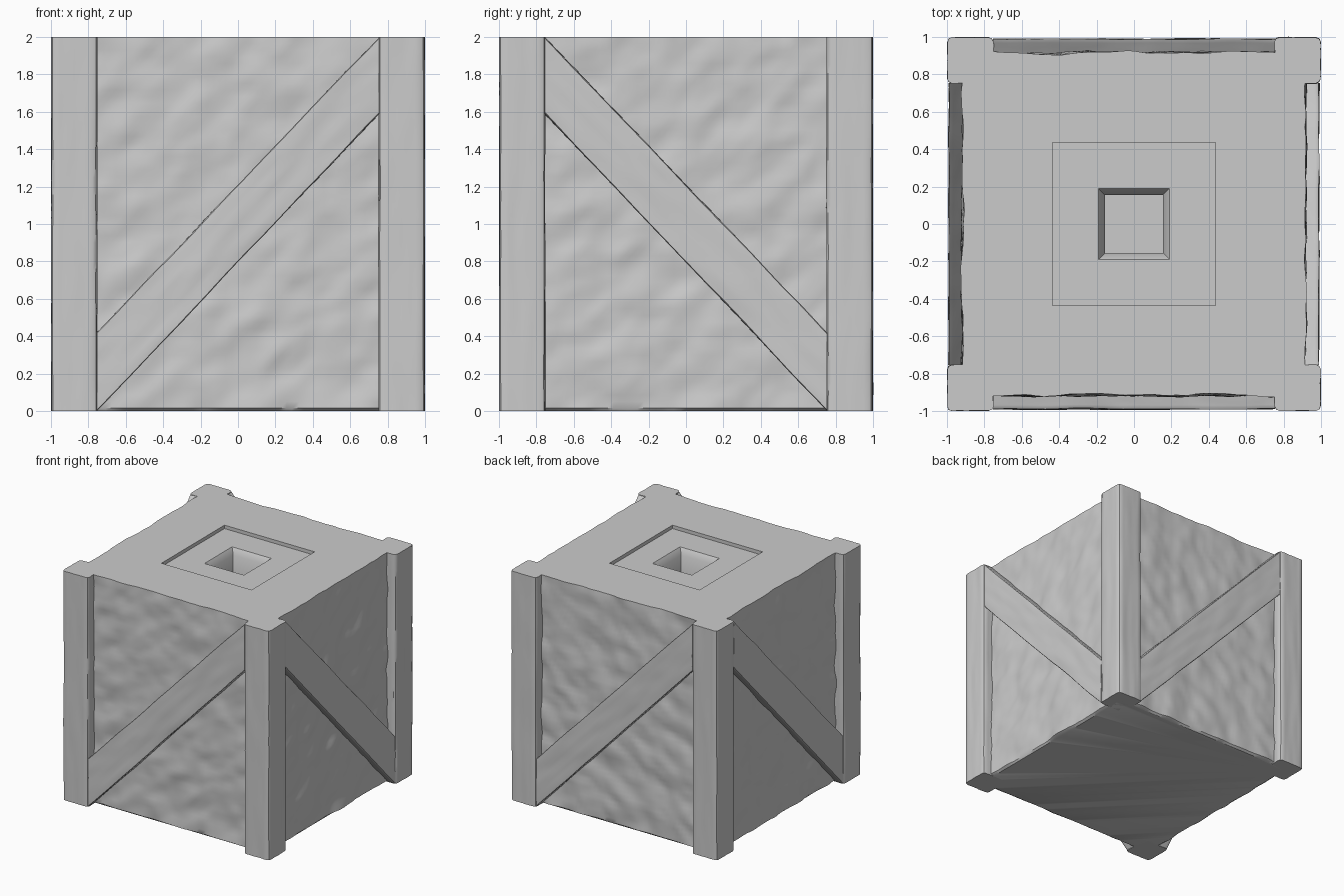
import bpy, bmesh, math
from mathutils import Vector, noise

old = bpy.data.objects.get("Cube")
if old:
    bpy.data.objects.remove(old, do_unlink=True)

# One plain grey for the whole crate
grey = bpy.data.materials.new("grey wood")
grey.use_nodes = True
colour = (0.6, 0.6, 0.6, 1)
grey.diffuse_color = colour
grey.node_tree.nodes["Principled BSDF"].inputs["Base Color"].default_value = colour


def square_ring(n):
    """Points round a square of half-size 1, n per side, starting at a corner."""
    side = [-1 + 2 * i / n for i in range(n)]
    return ([(t, -1) for t in side] + [(1, t) for t in side]
            + [(-t, 1) for t in side] + [(-1, -t) for t in side])


def ripple(x, y, z, seed):
    """Two octaves of smooth noise."""
    p = Vector((x, y, z)) + Vector((seed, seed, seed))
    return noise.noise(p) + 0.35 * noise.noise(p * 2.3)


def loft(name, rings):
    """Skin a list of equal closed rings and cap both ends."""
    bm = bmesh.new()
    loops = [[bm.verts.new(p) for p in ring] for ring in rings]
    for a, b in zip(loops, loops[1:]):
        for i in range(len(a)):
            bm.faces.new((a[i - 1], a[i], b[i], b[i - 1]))
    bm.faces.new(loops[0])
    bm.faces.new(loops[-1])
    bmesh.ops.recalc_face_normals(bm, faces=bm.faces)
    mesh = bpy.data.meshes.new(name)
    bm.to_mesh(mesh)
    bm.free()
    mesh.materials.append(grey)
    mesh.shade_smooth()
    mesh.set_sharp_from_angle(angle=math.radians(35))
    obj = bpy.data.objects.new(name, mesh)
    bpy.context.collection.objects.link(obj)


# Core box: rough hewn walls, flat lid with a stepped square socket
base = square_ring(56)
STEPS = 56
rings = [[(x * 0.895, y * 0.895, 0) for x, y in base]]
for k in range(STEPS + 1):
    z = 0.015 + 1.985 * k / STEPS
    ring = []
    for x, y in base:
        h = 0.915 + 0.017 * ripple(x * 4.5, y * 4.5, z * 6 - 2 * (x + y), 3.7)
        ring.append((x * h, y * h, z))
    rings.append(ring)
for half, z in [(0.435, 2), (0.435, 1.97), (0.19, 1.97), (0.155, 1.92), (0.155, 1.65)]:
    rings.append([(x * half, y * half, z) for x, y in base])
loft("crate_core", rings)

# Corner posts with worn edges and long vertical grain
section = square_ring(10)
for sx, sy, name in [(1, -1, "front_left"), (-1, -1, "front_right"),
                     (1, 1, "back_left"), (-1, 1, "back_right")]:
    rings = []
    for k in range(41):
        z = 2 * k / 40
        ring = []
        for u, v in section:
            worn = 0.94 if abs(u) == abs(v) else 1
            x, y = sx * (0.875 + 0.123 * u * worn), sy * (0.875 + 0.123 * v * worn)
            n = 0.004 * ripple(x * 16, y * 16, z * 2, 8.1)
            ring.append((x + n * u, y + n * v, z))
        rings.append(ring)
    loft(name + "_post", rings)

# Diagonal braces, one per side: u runs along the side, d points outwards
sides = {
    "front": lambda u, d: (u, -d),
    "back": lambda u, d: (-u, d),
    "left": lambda u, d: (d, -u),
    "right": lambda u, d: (-d, u),
}
for number, (name, place) in enumerate(sides.items()):
    rings = []
    for k in range(49):
        t = k / 48
        u = -0.755 + 1.51 * t
        low, high = 1.59 * t, 0.42 + 1.58 * t
        ring = []
        for a, b in section:
            worn = 0.97 if abs(a) == abs(b) else 1
            z = (low + high) / 2 + (high - low) / 2 * a * worn
            d = 0.935 + 0.055 * b * worn
            n = 0.006 * ripple((z - u) * 9, d * 9, (z + u) * 2, 5.3 + number)
            ring.append((*place(u, d + n * b), min(2, max(0, z + n * a))))
        rings.append(ring)
    loft(name + "_brace", rings)
